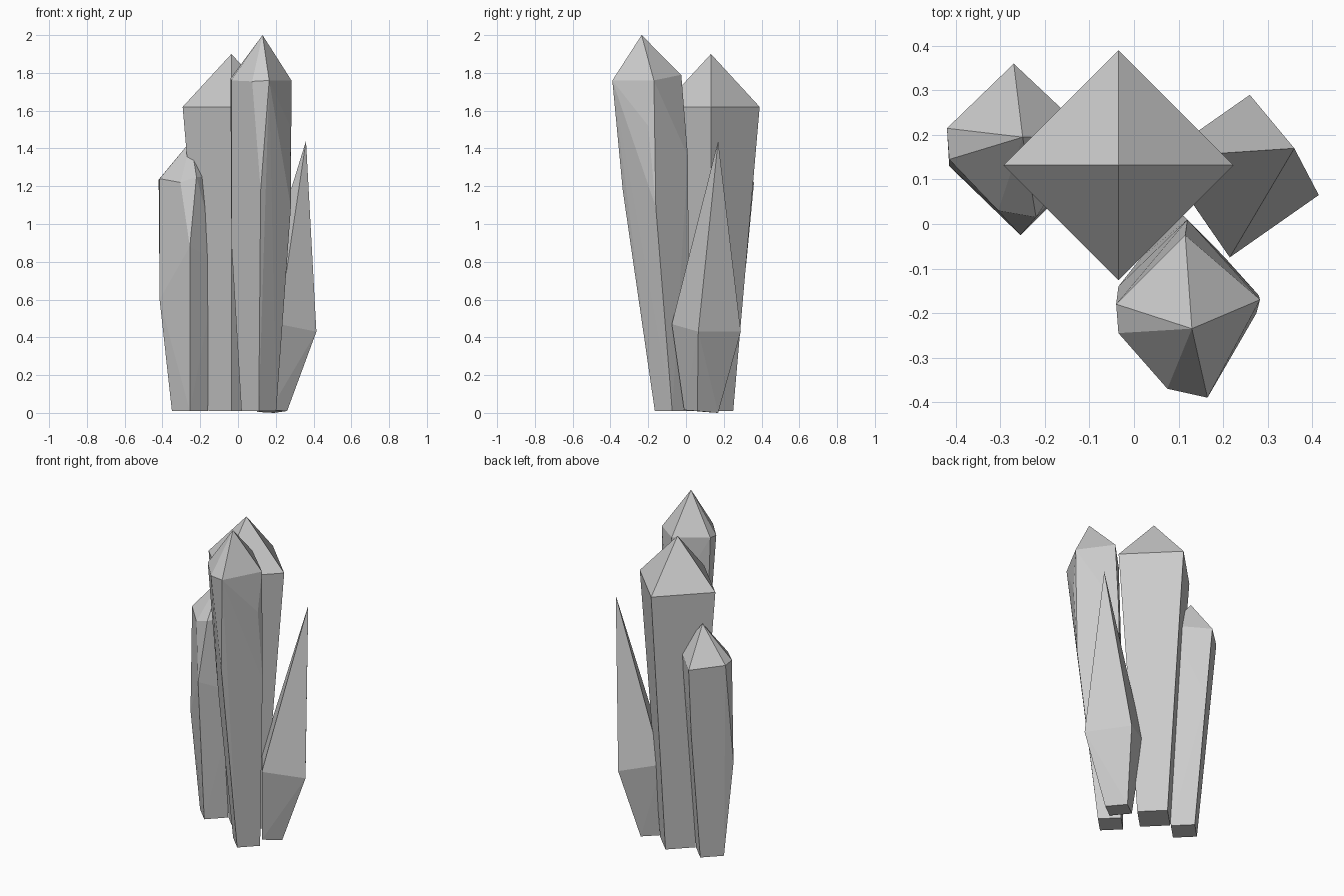
import bpy, bmesh, math


def ring(cx, cy, z, r, n=4):
    """Corner points of a diamond cross-section."""
    return [(cx + r * math.cos(math.tau * i / n), cy + r * math.sin(math.tau * i / n), z)
            for i in range(n)]


def crystal(name, points):
    """Convex faceted crystal wrapped around its corner points."""
    bm = bmesh.new()
    for p in points:
        bm.verts.new(p)
    res = bmesh.ops.convex_hull(bm, input=bm.verts[:])
    junk = {g for g in res["geom_interior"] + res["geom_unused"]
            if isinstance(g, bmesh.types.BMVert)}
    bmesh.ops.delete(bm, geom=list(junk), context='VERTS')
    bmesh.ops.dissolve_limit(bm, angle_limit=math.radians(1),
                             verts=bm.verts[:], edges=bm.edges[:])
    bmesh.ops.recalc_face_normals(bm, faces=bm.faces[:])
    me = bpy.data.meshes.new(name)
    bm.to_mesh(me)
    bm.free()
    ob = bpy.data.objects.new(name, me)
    bpy.context.collection.objects.link(ob)
    return ob


# Large plain crystal at the back
crystal("centre_crystal",
        ring(-0.035, 0.13, 0.01, 0.12) + ring(-0.035, 0.132, 1.62, 0.258)
        + [(-0.035, 0.132, 1.90)])

# Tallest crystal, leaning forward, with corners chipped near the tip
crystal("front_crystal",
        ring(0.11, -0.073, 0.01, 0.092)
        + [(-0.035, -0.14, 0.90), (0.12, -0.335, 1.18),
           (0.28, -0.16, 1.09), (0.12, 0.01, 1.36),
           (-0.04, -0.18, 1.77), (-0.035, -0.245, 1.76),
           (0.075, -0.37, 1.755), (0.165, -0.39, 1.76),
           (0.275, -0.20, 1.52), (0.283, -0.17, 1.76),
           (0.115, -0.025, 1.79), (0.13, -0.235, 2.00)])

# Shorter crystal on the left, chipped the same way
crystal("left_crystal",
        ring(-0.255, 0.13, 0.01, 0.095)
        + [(-0.415, 0.13, 0.60), (-0.255, -0.025, 0.88),
           (-0.10, 0.13, 0.80), (-0.26, 0.32, 0.80),
           (-0.42, 0.215, 1.235), (-0.415, 0.145, 1.24),
           (-0.305, 0.03, 1.22), (-0.22, 0.015, 1.25),
           (-0.10, 0.20, 1.25), (-0.27, 0.36, 1.22),
           (-0.25, 0.195, 1.44)])

# Pointed shard on the right
crystal("right_shard",
        [(0.17, -0.01, 0.015), (0.26, 0.06, 0.01), (0.19, 0.17, 0.0), (0.10, 0.10, 0.005),
         (0.215, -0.075, 0.47), (0.415, 0.065, 0.43), (0.26, 0.29, 0.43), (0.06, 0.15, 0.47),
         (0.36, 0.17, 1.44)])
